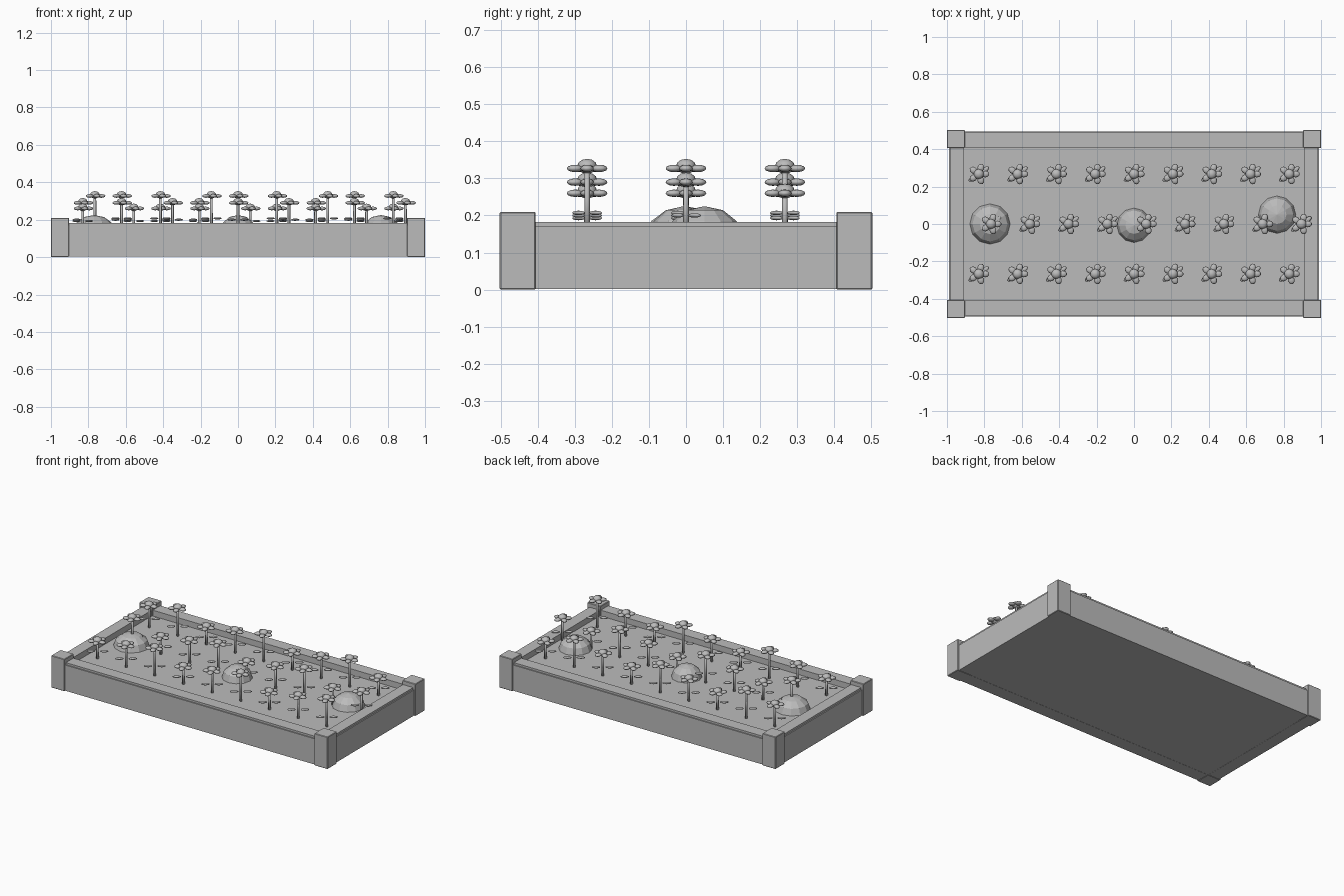
import bpy, bmesh, math
from mathutils import Matrix, Vector

cube = bpy.data.objects.get("Cube")
if cube:
    bpy.data.objects.remove(cube, do_unlink=True)

grey = bpy.data.materials.new("plain grey")
grey.use_nodes = True
grey.diffuse_color = (0.5, 0.5, 0.5, 1)
grey.node_tree.nodes["Principled BSDF"].inputs["Base Color"].default_value = (0.5, 0.5, 0.5, 1)

SOIL = 0.145
HEADS = (0.29, 0.327, 0.26)


def make_mesh(name, bm, smooth=False):
    mesh = bpy.data.meshes.new(name)
    for face in bm.faces:
        face.smooth = smooth
    bm.to_mesh(mesh)
    bm.free()
    mesh.materials.append(grey)
    return mesh


def place(name, mesh, loc=(0, 0, 0)):
    obj = bpy.data.objects.new(name, mesh)
    obj.location = loc
    bpy.context.collection.objects.link(obj)
    return obj


def box(name, low, high, bevel=0):
    low, high = Vector(low), Vector(high)
    bm = bmesh.new()
    bmesh.ops.create_cube(bm, size=1, matrix=Matrix.Translation((low + high) / 2)
                          @ Matrix.Diagonal((high - low).to_4d()))
    obj = place(name, make_mesh(name, bm))
    if bevel:
        mod = obj.modifiers.new("edge", "BEVEL")
        mod.width = bevel
        mod.segments = 1
    return obj


def blob(bm, loc, radii, angle=0, segments=10, rings=6):
    matrix = (Matrix.Translation(loc) @ Matrix.Rotation(angle, 4, "Z")
              @ Matrix.Diagonal((*radii, 1)))
    bmesh.ops.create_uvsphere(bm, u_segments=segments, v_segments=rings,
                              radius=1, matrix=matrix)


def ring_point(radius, angle, z):
    return (radius * math.cos(angle), radius * math.sin(angle), z)


# Planter frame: corner posts, boards and their thin caps
for sx, side in ((-1, "right"), (1, "left")):
    for sy, end in ((-1, "front"), (1, "back")):
        a, b = sorted((sx * 0.904, sx))
        c, d = sorted((sy * 0.406, sy * 0.503))
        box(f"{end}_{side}_post", (a, c, 0), (b, d, 0.21), 0.003)
    a, b = sorted((sx * 0.909, sx * 0.99))
    box(f"{side}_board", (a, -0.41, 0.002), (b, 0.41, 0.17))
    a, b = sorted((sx * 0.909, sx * 0.983))
    box(f"{side}_board_cap", (a, -0.41, 0.17), (b, 0.41, 0.183))
for sy, end in ((-1, "front"), (1, "back")):
    c, d = sorted((sy * 0.41, sy * 0.495))
    box(f"{end}_board", (-0.91, c, 0.002), (0.91, d, 0.17))
    c, d = sorted((sy * 0.41, sy * 0.488))
    box(f"{end}_board_cap", (-0.91, c, 0.17), (0.91, d, 0.183))

# Soil bed
box("soil_bed", (-0.91, -0.411, 0.003), (0.91, 0.411, SOIL))

# Low faceted mounds
for x, y, r in ((-0.77, 0, 0.108), (0, -0.007, 0.092), (0.765, 0.05, 0.1)):
    bm = bmesh.new()
    blob(bm, (0, 0, 0), (r, r, 0.08), segments=12)
    place("soil_mound", make_mesh("soil_mound", bm), (x, y, SOIL))


# Flower: stem, five petals, domed centre and a pair of leaves
def flower_mesh(head, leaf_z):
    bm = bmesh.new()
    height = head - SOIL
    bmesh.ops.create_cone(bm, cap_ends=True, segments=8, radius1=0.008, radius2=0.007,
                          depth=height, matrix=Matrix.Translation((0, 0, SOIL + height / 2)))
    for i in range(5):
        a = math.tau * i / 5
        blob(bm, ring_point(0.034, a, head), (0.023, 0.018, 0.01), a)
    blob(bm, (0, 0, head + 0.006), (0.027, 0.027, 0.02))
    for a in (math.radians(35), math.radians(215)):
        blob(bm, ring_point(0.04, a, leaf_z), (0.026, 0.013, 0.006), a)
    return make_mesh("flower", bm, smooth=True)


flowers = [flower_mesh(h, z) for h, z in zip(HEADS, (0.2, 0.207, 0.193))]

# Three planted rows, the middle one shifted sideways
for row in range(3):
    for col in range(9):
        x = -0.83 + 0.2075 * col + (0.065 if row == 1 else 0)
        y = 0.267 * (1 - row)
        place("flower", flowers[(row + col) % 3], (x, y, 0))
